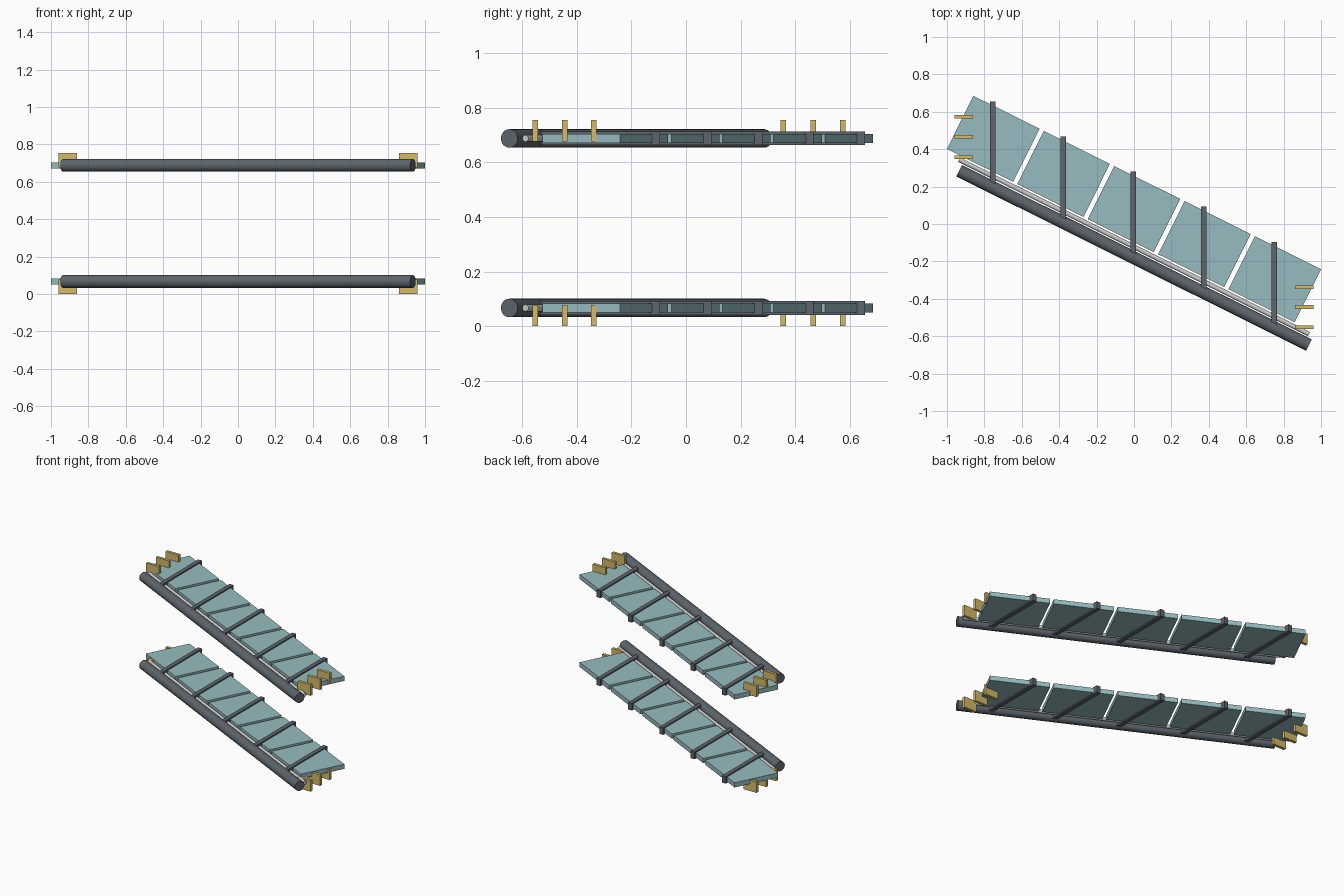
import bpy, math
from mathutils import Matrix, Vector

if "Cube" in bpy.data.objects:
    bpy.data.objects.remove(bpy.data.objects["Cube"])

SWEEP = -math.radians(26.5)   # wing sweep in plan
SLOPE = math.tan(SWEEP)
Z_LOW, HEIGHT = 0.0665, 0.754


def material(name, rgb):
    m = bpy.data.materials.new(name)
    m.diffuse_color = (*rgb, 1)
    m.use_nodes = True
    m.node_tree.nodes["Principled BSDF"].inputs["Base Color"].default_value = m.diffuse_color
    return m


DARK = material("dark_frame", (0.11, 0.13, 0.15))
BLUE = material("pale_blue_panel", (0.31, 0.50, 0.53))
GOLD = material("yellow_tab", (0.66, 0.49, 0.15))


def finish(name, mat):
    ob = bpy.context.object
    ob.name = name
    if mat:
        ob.data.materials.append(mat)
    return ob


def box(name, centre, size, mat, angle=0.0):
    bpy.ops.mesh.primitive_cube_add(size=1, location=centre, rotation=(0, 0, angle))
    bpy.context.object.scale = size
    bpy.ops.object.transform_apply(location=False, rotation=False, scale=True)
    return finish(name, mat)


def swept_rod(name, centre, radius, length, mat, sides):
    bpy.ops.mesh.primitive_cylinder_add(vertices=sides, radius=radius, depth=length,
                                        location=centre, rotation=(0, math.pi / 2, SWEEP))
    bpy.ops.object.shade_smooth_by_angle(angle=math.radians(40))
    return finish(name, mat)


def wing(label, z, tab_z):
    # leading edge tube and the thin rod behind it
    swept_rod(label + "_edge_tube", (0, -0.181, z), 0.034, 2.09, DARK, 24)
    swept_rod(label + "_thin_rod", (0, -0.122, z), 0.0125, 2.09, None, 16)

    # five flat panels separated by narrow gaps
    along = Vector((math.cos(SWEEP), math.sin(SWEEP), 0))
    for i in range(5):
        c = Vector((0, 0.08, z)) + along * (i - 2) * 0.4205
        box(f"{label}_panel_{i + 1}", c, (0.395, 0.317, 0.033), BLUE, SWEEP)

    # five ribs running straight back from the tube
    for i in range(5):
        x = (i - 2) * 0.376
        box(f"{label}_rib_{i + 1}", (x - 0.003, 0.055 + x * SLOPE, z),
            (0.03, 0.45, 0.05), DARK)

    # three tabs at each tip
    for side, ys in ((-1, (0.357, 0.466, 0.574)), (1, (-0.552, -0.444, -0.338))):
        for i, y in enumerate(ys):
            tip = "left" if side < 0 else "right"
            box(f"{label}_{tip}_tab_{i + 1}", (side * 0.91, y, tab_z),
                (0.1, 0.02, 0.077), GOLD)


wing("lower", Z_LOW, 0.0385)
wing("upper", HEIGHT - Z_LOW, HEIGHT - 0.0385)
